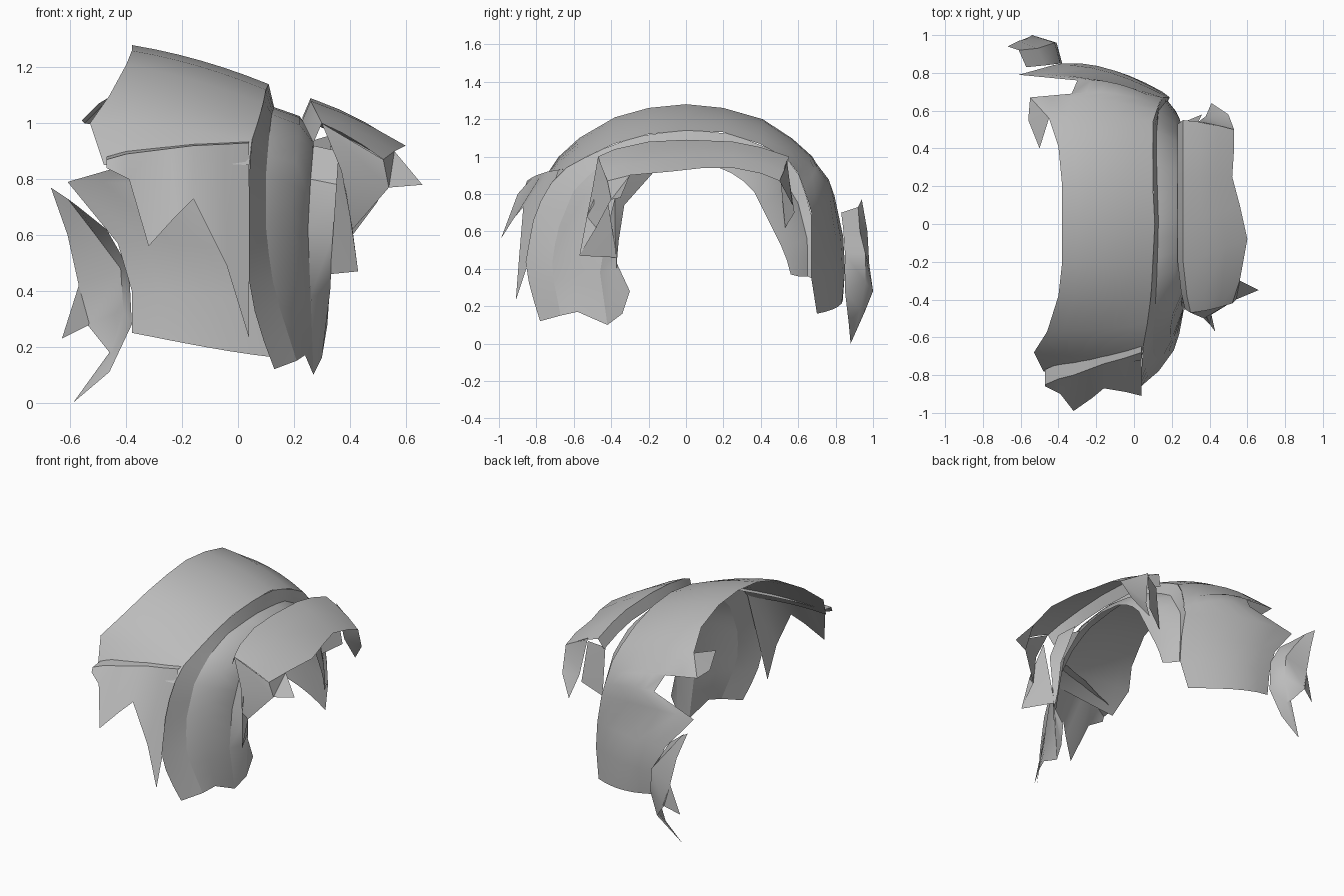
import bpy
import math
from mathutils import Vector

cube = bpy.data.objects.get("Cube")
if cube:
    bpy.data.objects.remove(cube, do_unlink=True)

GREY = (0.5, 0.5, 0.5, 1.0)
worn_grey = bpy.data.materials.new("worn_grey")
worn_grey.use_nodes = True
worn_grey.diffuse_color = GREY
worn_grey.node_tree.nodes["Principled BSDF"].inputs["Base Color"].default_value = GREY


def rail(*points):
    return [Vector(point) for point in points]


def shifted(points, move, squeeze=1.0):
    """Copy a rail, moved and narrowed front to back."""
    return [Vector((p.x + move[0], p.y * squeeze + move[1], p.z + move[2])) for p in points]


def resampled(points, count):
    """Spread points evenly along a rail, so rails of any length can be joined."""
    lengths = [(b - a).length for a, b in zip(points, points[1:])]
    spacing = sum(lengths) / (count - 1)
    result, segment, passed = [], 0, 0.0
    for i in range(count):
        target = i * spacing
        while segment < len(lengths) - 1 and passed + lengths[segment] < target:
            passed += lengths[segment]
            segment += 1
        t = min(1, (target - passed) / lengths[segment])
        result.append(points[segment].lerp(points[segment + 1], t))
    return result


def make_object(name, verts, faces, angle=40):
    mesh = bpy.data.meshes.new(name)
    mesh.from_pydata(verts, [], faces)
    mesh.materials.append(worn_grey)
    mesh.validate()
    mesh.update()
    obj = bpy.data.objects.new(name, mesh)
    bpy.context.collection.objects.link(obj)
    bpy.ops.object.select_all(action="DESELECT")
    obj.select_set(True)
    bpy.context.view_layer.objects.active = obj
    bpy.ops.object.shade_smooth_by_angle(angle=math.radians(angle))
    return obj


def skin(name, rails, columns=1, bulge=None):
    """Stretch a thin sheet across neighbouring rails, optionally bulged outward."""
    rows = []
    for start, end in zip(rails, rails[1:]):
        for step in range(columns):
            t = step / columns
            row = []
            for a, b in zip(start, end):
                point = a.lerp(b, t)
                if bulge:
                    outward = Vector((0, point.y, point.z - 0.3)).normalized()
                    point += outward * bulge(point) * 4 * t * (1 - t)
                row.append(point)
            rows.append(row)
    rows.append(rails[-1])
    count = len(rows[0])
    verts = [point for row in rows for point in row]
    faces = []
    for r in range(len(rows) - 1):
        for c in range(count - 1):
            a = r * count + c
            faces.append((a, a + 1, a + count + 1, a + count))
    return make_object(name, verts, faces)


def shard(name, *points):
    """A single torn scrap, fanned from its first corner."""
    verts = rail(*points)
    faces = [(0, i, i + 1) for i in range(1, len(verts) - 1)]
    return make_object(name, verts, faces)


# Main arched plate: torn left edge and clean right edge
torn_edge = rail(
    (-.48, -.78, .85), (-.53, -.68, 1), (-.46, -.57, 1.1), (-.4, -.38, 1.21),
    (-.38, -.2, 1.26), (-.38, 0, 1.28), (-.38, .2, 1.26), (-.4, .41, 1.2),
    (-.45, .56, 1.1), (-.55, .67, 1), (-.33, .69, .97), (-.3, .76, .88),
    (-.61, .79, .79), (-.43, .84, .57), (-.38, .85, .4), (-.38, .83, .25))
clean_edge = rail(
    (.04, -.72, .85), (.05, -.64, .94), (.07, -.53, 1), (.09, -.38, 1.07),
    (.1, -.2, 1.12), (.11, 0, 1.14), (.1, .2, 1.13), (.1, .39, 1.07),
    (.1, .54, .99), (.12, .6, .91), (.13, .63, .83), (.14, .65, .77),
    (.15, .67, .7), (.18, .67, .52), (.19, .67, .35), (.15, .7, .16))
skin("main_plate", [torn_edge, clean_edge], 6,
     lambda p: 0.015 + 0.06 * max(0, p.y) ** 2)
shard("torn_tab", (-.45, .56, 1.1), (-.55, .67, 1), (-.56, .55, 1.01), (-.5, .4, 1.07))

# Rim folded down from the clean edge, running on into the front leg
leg_edge = rail((.13, -.78, .12), (.07, -.83, .28), (.04, -.86, .42),
                (.04, -.82, .65), (.04, -.75, .83))
fold = rail(
    (.21, -.67, .15), (.13, -.72, .4), (.1, -.69, .6), (.1, -.6, .82),
    (.11, -.48, .94), (.12, -.3, 1.03), (.13, 0, 1.06), (.12, .3, 1.03),
    (.12, .49, .93), (.13, .6, .75), (.17, .65, .55), (.18, .65, .36))
SAMPLES = 26
fold_fine = resampled(fold, SAMPLES)
skin("folded_rim", [resampled(leg_edge + clean_edge[1:15], SAMPLES), fold_fine], 2)

# Middle strip arching from the rim
strip_crease = rail(
    (.24, -.58, .17), (.2, -.62, .4), (.19, -.57, .68), (.21, -.46, .88),
    (.22, -.27, .99), (.22, 0, 1.03), (.22, .27, .99), (.22, .44, .88),
    (.22, .53, .72), (.22, .59, .5), (.22, .6, .36))
strip_inner = rail(
    (.27, -.42, .1), (.26, -.46, .38), (.25, -.42, .62), (.26, -.36, .8),
    (.27, -.2, .92), (.27, 0, .96), (.27, .2, .94), (.27, .35, .84),
    (.26, .45, .64), (.25, .53, .48), (.24, .56, .37))
skin("middle_strip", [fold_fine, resampled(strip_crease, SAMPLES),
                      resampled(strip_inner, SAMPLES)])

# Inner front leg turning in from the middle strip
skin("inner_leg", [
    strip_inner[:5],
    rail((.3, -.34, .16), (.33, -.37, .4), (.34, -.38, .6), (.36, -.38, .78), (.36, -.3, .9)),
    rail((.32, -.3, .28), (.33, -.37, .43), (.31, -.36, .55), (.31, -.33, .74), (.33, -.17, .92))])

# Outer plate sloping away to the right, with a short skirt on its high side
plate_high = rail((.3, -.47, 1), (.28, -.38, 1.04), (.26, -.2, 1.08), (.26, 0, 1.09),
                  (.26, .25, 1.08), (.26, .4, 1.05), (.26, .55, 1))
plate_low = rail((.52, -.42, .87), (.56, -.3, .9), (.6, -.08, .92), (.56, .1, .94),
                 (.52, .25, .94), (.53, .4, .91), (.53, .5, .87))
skin("outer_plate", [plate_high, plate_low], 3, lambda p: 0.012)
skin("plate_skirt", [plate_high, shifted(plate_high, (-.03, 0, -.07), .96)])
shard("outer_corner", (.56, -.3, .9), (.52, -.42, .87), (.54, -.4, .77), (.66, -.35, .78))
skin("outer_front_flap", [
    rail((.3, -.47, 1), (.37, -.5, .83), (.4, -.53, .68), (.43, -.57, .47)),
    rail((.52, -.42, .87), (.54, -.4, .77), (.41, -.48, .62), (.43, -.57, .47))])
shard("outer_front_scrap", (.36, -.44, .9), (.4, -.53, .68), (.43, -.57, .47),
      (.33, -.37, .46))
shard("outer_back_flap", (.38, .57, .74), (.34, .54, .98), (.53, .5, .87),
      (.5, .58, .72), (.41, .64, .6))
shard("outer_back_scrap", (.24, .5, .93), (.34, .54, .96), (.36, .58, .7), (.24, .53, .62))

# Front flap: narrow ledge with ragged teeth hanging below
ledge_back = rail((.04, -.6, .94), (-.05, -.63, .935), (-.16, -.66, .93), (-.24, -.69, .92),
                  (-.32, -.72, .91), (-.4, -.74, .9), (-.47, -.77, .88))
ledge_front = shifted(ledge_back, (0, -.08, -.01))
teeth = rail((.04, -.91, .23), (-.04, -.89, .49), (-.16, -.87, .73), (-.22, -.92, .67),
             (-.32, -.99, .56), (-.39, -.9, .8), (-.47, -.86, .84))
skin("front_flap", [ledge_back, ledge_front, teeth])

# Back strip: curled shred ending in a thin tail
tail_tip = (-.59, .88, 0)
skin("back_shred", [
    rail((-.57, .83, .7), (-.47, .84, .62), (-.39, .85, .48), (-.38, .85, .28),
         (-.46, .87, .11), tail_tip),
    rail((-.61, .92, .73), (-.51, .93, .6), (-.42, .96, .48), (-.41, .96, .33),
         (-.45, .93, .18), tail_tip),
    rail((-.67, .94, .77), (-.61, .97, .6), (-.57, .98, .42), (-.54, 1, .28),
         (-.46, .96, .18), tail_tip)])
shard("back_barb", (-.57, .98, .42), (-.63, .96, .23), (-.53, 1, .28))
